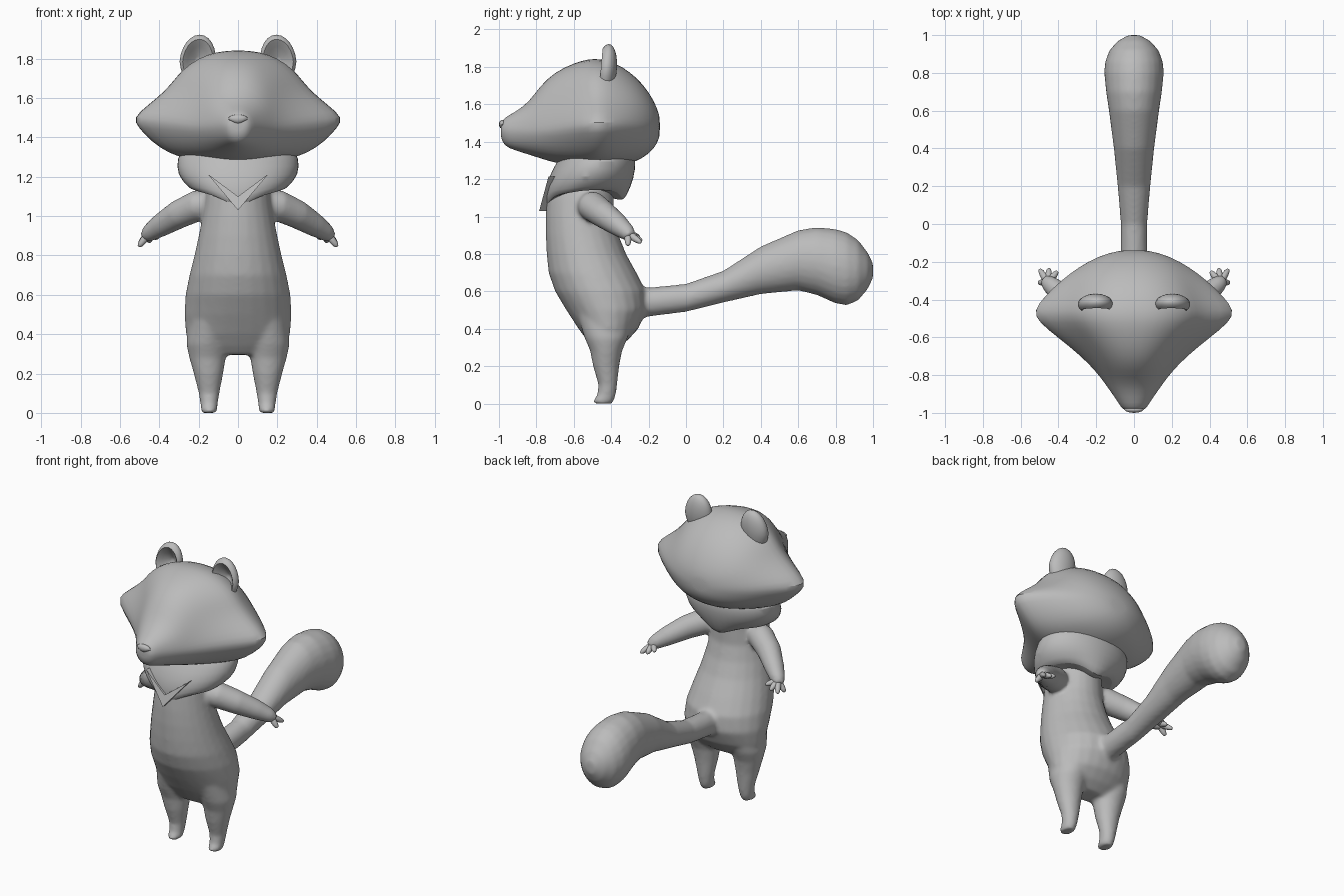
import bpy, bmesh
from math import sin, cos, pi
from mathutils import Vector, Matrix

cube = bpy.data.objects.get("Cube")
if cube:
    bpy.data.objects.remove(cube, do_unlink=True)

grey = bpy.data.materials.new("plain grey")
grey.use_nodes = True
grey.diffuse_color = (0.5, 0.5, 0.5, 1)
grey.node_tree.nodes["Principled BSDF"].inputs["Base Color"].default_value = (0.5, 0.5, 0.5, 1)


def finish(name, bm, subsurf=0, angle=60):
    """Turn a bmesh into a shaded object."""
    bmesh.ops.recalc_face_normals(bm, faces=bm.faces)
    mesh = bpy.data.meshes.new(name)
    bm.to_mesh(mesh)
    bm.free()
    mesh.materials.append(grey)
    ob = bpy.data.objects.new(name, mesh)
    bpy.context.collection.objects.link(ob)
    if subsurf:
        ob.modifiers.new("smooth", "SUBSURF").levels = subsurf
        ob.modifiers["smooth"].render_levels = subsurf
    bpy.ops.object.select_all(action="DESELECT")
    ob.select_set(True)
    bpy.context.view_layer.objects.active = ob
    bpy.ops.object.shade_smooth_by_angle(angle=angle * pi / 180)
    return ob


def loft(bm, rings):
    """Skin equal-length rings of points and close both ends."""
    loops = [[bm.verts.new(p) for p in ring] for ring in rings]
    n = len(loops[0])
    for a, b in zip(loops, loops[1:]):
        for i in range(n):
            j = (i + 1) % n
            bm.faces.new((a[i], a[j], b[j], b[i]))
    for loop in (loops[0], loops[-1]):
        mid = bm.verts.new(sum((v.co for v in loop), Vector()) / n)
        for i in range(n):
            bm.faces.new((loop[i], loop[(i + 1) % n], mid))


def oval(c, u, v, n=24):
    return [Vector(c) + u * cos(2 * pi * i / n) + v * sin(2 * pi * i / n) for i in range(n)]


def flat(x, y, z, rx, ry):
    return oval((x, y, z), Vector((rx, 0, 0)), Vector((0, ry, 0)))


def tube(bm, path, n=20):
    """Round limb through (point, radius) pairs."""
    pts = [Vector(p) for p, r in path]
    rings = []
    for i, (p, r) in enumerate(path):
        d = pts[min(i + 1, len(pts) - 1)] - pts[max(i - 1, 0)]
        u = d.cross(Vector((0, 0, 1))).normalized()
        rings.append(oval(p, u * r, d.cross(u).normalized() * r, n))
    loft(bm, rings)


# Torso, legs, arms and tail blended into one skin
bm = bmesh.new()
torso = [  # z, front y, back y, half width
    (1.2, -.72, -.38, .15), (1.1, -.745, -.385, .165), (1, -.75, -.385, .18),
    (.9, -.75, -.36, .2), (.8, -.745, -.32, .222), (.7, -.735, -.265, .247),
    (.6, -.7, -.215, .267), (.5, -.64, -.21, .273), (.4, -.575, -.255, .265),
    (.34, -.53, -.31, .23), (.295, -.49, -.37, .15)]
loft(bm, [flat(0, (f + b) / 2, z, w, (b - f) / 2) for z, f, b, w in torso])
leg = [  # z, x, y, half width, half depth
    (.5, .14, -.43, .11, .16), (.35, .158, -.427, .105, .115), (.28, .155, -.427, .093, .085),
    (.2, .15, -.427, .075, .07), (.1, .147, -.418, .053, .05),
    (.045, .147, -.425, .044, .05), (.015, .147, -.442, .042, .056), (0, .147, -.442, .036, .05)]
arm = [((.1, -.54, 1.07), .06), ((.2, -.5, 1.055), .08), ((.3, -.44, 1.01), .073),
       ((.39, -.365, .955), .06), ((.45, -.315, .915), .045), ((.475, -.295, .893), .03)]
for s in (1, -1):
    loft(bm, [flat(s * x, y, z, rx, ry) for z, x, y, rx, ry in leg])
    tube(bm, [((s * p[0], p[1], p[2]), r) for p, r in arm])
tail = [  # y, top z, bottom z, half width
    (-.32, .64, .44, .09), (-.2, .62, .465, .072), (0, .64, .49, .07), (.2, .71, .54, .087),
    (.4, .84, .585, .107), (.6, .927, .605, .133), (.7, .943, .58, .148), (.8, .933, .535, .158),
    (.86, .915, .525, .153), (.92, .875, .55, .13), (.97, .81, .61, .085), (1.0, .75, .67, .03)]
loft(bm, [oval((0, y, (t + b) / 2), Vector((w, 0, 0)), Vector((0, 0, (t - b) / 2)))
          for y, t, b, w in tail])
body = finish("body", bm)
remesh = body.modifiers.new("blend", "REMESH")
remesh.mode = "VOXEL"
remesh.voxel_size = 0.012
remesh.use_smooth_shade = True
soften = body.modifiers.new("soften", "SMOOTH")
soften.factor, soften.iterations = 0.5, 8

# Fingers
tips = [(.405, -.25, .89), (.45, -.235, .87), (.5, -.24, .86), (.505, -.31, .845)]
for side, s in (("left", 1), ("right", -1)):
    bm = bmesh.new()
    for t in tips:
        tip, root = Vector((s * t[0], t[1], t[2])), Vector((s * .455, -.31, .908))
        tube(bm, [(root, .024), (root.lerp(tip, .55), .02), (root.lerp(tip, .85), .016), (tip, .008)], 8)
    finish(side + "_fingers", bm, 1)

# Head: cross-sections from muzzle to nape, with pointed cheeks in the middle
upper = [(1, 0), (.86, .18), (.71, .37), (.62, .53), (.53, .71), (.38, .88), (.2, .98)]
lower = [(.95, -.2), (.82, -.5), (.66, -.74), (.48, -.86), (.25, -.96)]
outline = upper + [(0, 1)] + [(-x, z) for x, z in upper[::-1]]
outline += [(-x, z) for x, z in lower] + [(0, -1)] + lower[::-1]
head = [  # y, top z, bottom z, half width, widest z, cheek sharpness
    (-.99, 1.5, 1.42, .045, 1.46, 0), (-.97, 1.53, 1.375, .07, 1.46, 0),
    (-.92, 1.555, 1.355, .1, 1.46, 0), (-.84, 1.61, 1.33, .158, 1.46, .1),
    (-.78, 1.7, 1.31, .205, 1.46, .3), (-.7, 1.775, 1.285, .285, 1.47, .6),
    (-.6, 1.822, 1.265, .415, 1.49, .9), (-.52, 1.845, 1.255, .52, 1.5, 1),
    (-.46, 1.845, 1.255, .55, 1.5, 1), (-.38, 1.825, 1.26, .485, 1.5, .9),
    (-.3, 1.775, 1.28, .395, 1.5, .6), (-.23, 1.71, 1.31, .3, 1.49, .3),
    (-.17, 1.62, 1.36, .19, 1.49, 0), (-.14, 1.54, 1.42, .08, 1.48, 0)]
rings = []
for y, top, bot, w, mid, k in head:
    ring = []
    for x, z in outline:
        round_p = Vector((x, z)).normalized()
        q = round_p.lerp(Vector((x, z)), k)
        ring.append(Vector((q.x * w, y, mid + q.y * ((top - mid) if q.y > 0 else (mid - bot)))))
    rings.append(ring)
bm = bmesh.new()
loft(bm, rings)
finish("head", bm, 1)

# Nose
bm = bmesh.new()
bmesh.ops.create_uvsphere(bm, u_segments=12, v_segments=8, radius=1)
for v in bm.verts:
    wide = 1 if v.co.z > 0 else 1 - .5 * abs(v.co.z)
    v.co = Vector((v.co.x * .05 * wide, -.982 + v.co.y * .018, 1.493 + v.co.z * .024))
finish("nose", bm)

# Cupped ears, hollowed at the front
for side, s in (("left", 1), ("right", -1)):
    bm = bmesh.new()
    bmesh.ops.create_uvsphere(bm, u_segments=24, v_segments=16, radius=1,
                              matrix=Matrix.Rotation(pi / 2, 4, "X"))
    for v in bm.verts:
        x, y, z = v.co
        r = (x * x + z * z) ** .5
        if y < 0:
            y = -.75 * min(1, r * r) if r < .8 else y
            y = y + .9 * max(0, 1 - r / .75)
        flare = 1 if z > 0 else 1 + .25 * z
        v.co = Vector((s * (.205 + x * .092 * flare - .01 * z), -.425 + y * .055 + z * .012, 1.785 + z * .137))
    finish(side + "_ear", bm)

# Neckerchief with a pointed hem at the front and the back
wrap = [  # z, y, half width, half depth, hem drop
    (1.36, -.47, .27, .19, 0), (1.3, -.475, .315, .21, 0), (1.21, -.51, .312, .235, .1),
    (1.155, -.535, .262, .222, .8), (1.135, -.54, .235, .205, 1), (1.15, -.55, .17, .17, 1)]
rings = []
for z, y, rx, ry, drop in wrap:
    ring = flat(0, y, z, rx, ry)
    for p in ring:
        p.z -= drop * .06 * max(0, 1 - abs(p.x) / .14)
        p.z -= drop * .035 * max(0, (y - p.y) / ry)
    rings.append(ring)
bm = bmesh.new()
loft(bm, rings)
finish("neckerchief", bm, 1, 40)

# Folded front points of the neckerchief
bm = bmesh.new()
front = [(-.155, -.735, 1.215), (0, -.765, 1.1), (.155, -.735, 1.215), (0, -.785, 1.03)]
outer = [bm.verts.new(p) for p in front]
inner = [bm.verts.new(Vector(p) + Vector((0, .06, 0))) for p in front]
for i in range(4):
    j = (i + 1) % 4
    bm.faces.new((outer[i], outer[j], inner[j], inner[i]))
for a, b, c in ((0, 1, 3), (1, 2, 3)):
    bm.faces.new((outer[a], outer[b], outer[c]))
    bm.faces.new((inner[a], inner[c], inner[b]))
finish("neckerchief_points", bm, 0, 30)
